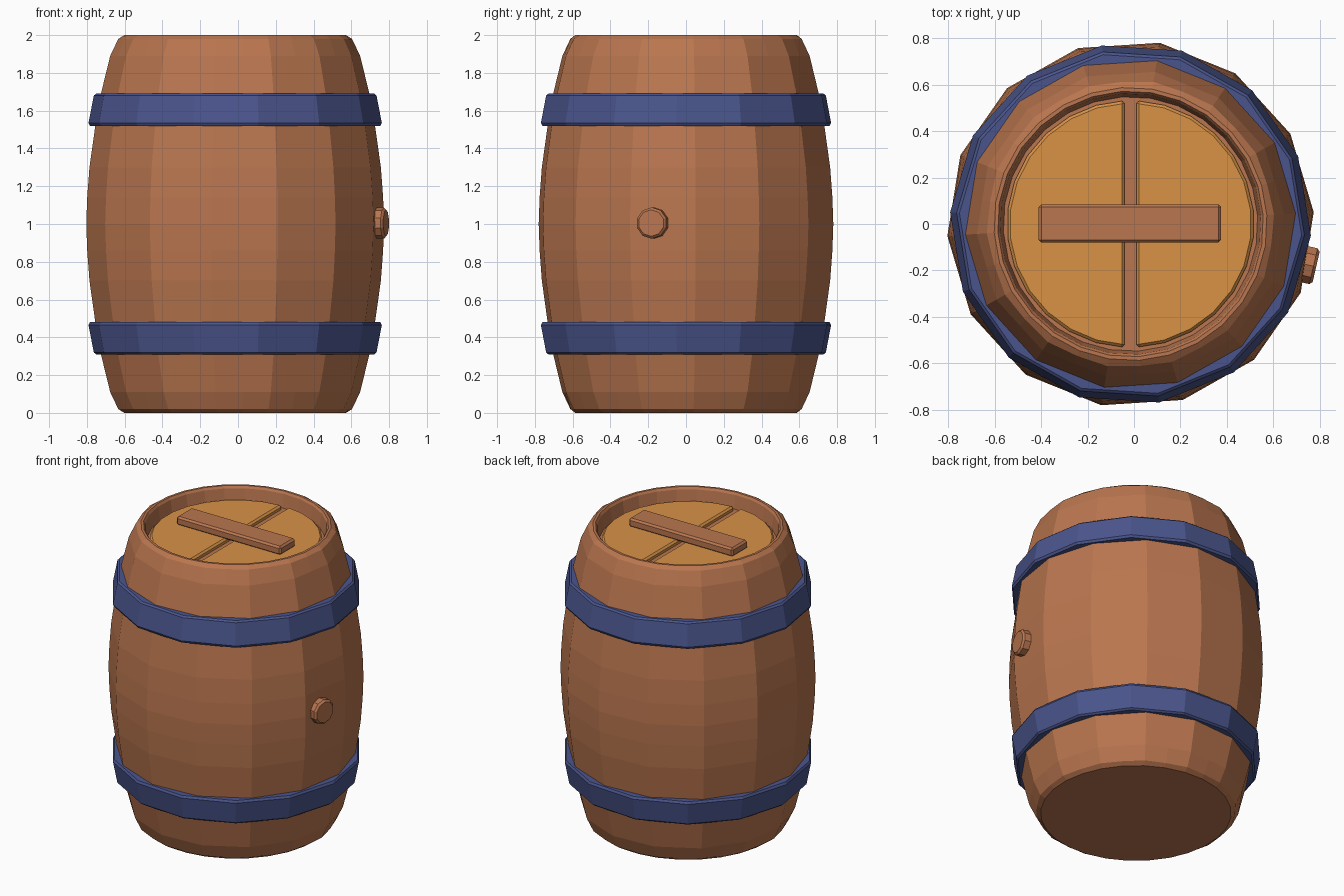
import bpy, bmesh, math
from mathutils import Matrix

if "Cube" in bpy.data.objects:
    bpy.data.objects.remove(bpy.data.objects["Cube"])

CX = -0.015                      # barrel axis
SIDES = 14
TURN = math.radians(3.7)


def lin(c):
    c /= 255
    return c / 12.92 if c <= 0.04045 else ((c + 0.055) / 1.055) ** 2.4


def material(name, r, g, b):
    m = bpy.data.materials.new(name)
    m.diffuse_color = (lin(r), lin(g), lin(b), 1)
    m.use_nodes = True
    m.node_tree.nodes["Principled BSDF"].inputs["Base Color"].default_value = m.diffuse_color
    return m


wood = material("brown wood", 186, 118, 79)
lid_wood = material("golden wood", 216, 146, 70)
band = material("blue metal", 74, 85, 140)


def finish(name, bm, mat, bevel=0):
    bmesh.ops.recalc_face_normals(bm, faces=bm.faces)
    me = bpy.data.meshes.new(name)
    bm.to_mesh(me)
    bm.free()
    me.materials.append(mat)
    ob = bpy.data.objects.new(name, me)
    bpy.context.collection.objects.link(ob)
    if bevel:
        mod = ob.modifiers.new("edge bevel", 'BEVEL')
        mod.width = bevel
        mod.segments = 1
        mod.limit_method = 'ANGLE'
        mod.angle_limit = math.radians(50)
    return ob


def lathe(name, profile, mat, turn, closed):
    """Turn (radius, z, roundness) points; roundness 0 = 14-gon, 1 = 28-gon."""
    bm = bmesh.new()
    n = SIDES * 2
    rings = []
    for r, z, rnd in profile:
        ring = []
        for i in range(n):
            flat = math.cos(math.pi / SIDES) if i % 2 else 1
            q = r * (flat + (1 - flat) * rnd)
            a = turn + i * math.tau / n
            ring.append(bm.verts.new((CX + q * math.cos(a), q * math.sin(a), z)))
        rings.append(ring)
    pairs = list(zip(rings, rings[1:]))
    if closed:
        pairs.append((rings[-1], rings[0]))
    else:
        bm.faces.new(rings[0])
        bm.faces.new(rings[-1])
    for lo, hi in pairs:
        for i in range(n):
            j = (i + 1) % n
            bm.faces.new((lo[i], lo[j], hi[j], hi[i]))
    return finish(name, bm, mat)


def prism(name, pts, z0, z1, mat, bevel):
    bm = bmesh.new()
    face = bm.faces.new([bm.verts.new((x, y, z0)) for x, y in pts])
    out = bmesh.ops.extrude_face_region(bm, geom=[face])
    for v in out["geom"]:
        if isinstance(v, bmesh.types.BMVert):
            v.co.z = z1
    return finish(name, bm, mat, bevel)


# Barrel body: bulging staves, rounded rim and recessed top
half = [(0.79, 1.0, 0), (0.785, 1.14, 0), (0.773, 1.3, 0), (0.742, 1.52, 0),
        (0.712, 1.69, 0), (0.663, 1.89, 0), (0.62, 1.98, 0.5), (0.588, 2.0, 1)]
lower = [(r, 2 - z, k) for r, z, k in reversed(half[1:])]
recess = [(0.572, 2.0, 1), (0.562, 1.985, 1), (0.548, 1.895, 1)]
lathe("barrel_body", lower + half + recess, wood, TURN, False)

# Two hoops, mirrored about the middle
hoop = [(0.69, 1.69), (0.738, 1.69), (0.75, 1.68), (0.778, 1.535),
        (0.77, 1.52), (0.70, 1.52)]
lathe("upper_hoop", [(r, z, 0) for r, z in hoop], band, -TURN, True)
lathe("lower_hoop", [(r, 2 - z, 0) for r, z in hoop], band, -TURN, True)

# Lid: two half discs with a gap between them
R, GAP = 0.532, 0.025
a0 = math.acos(GAP / R)
for side, name in ((-1, "left_lid_half"), (1, "right_lid_half")):
    arc = [-a0 + 2 * a0 * i / 13 for i in range(14)]
    pts = [(CX + side * R * math.cos(a), R * math.sin(a)) for a in arc]
    prism(name, pts, 1.88, 1.925, lid_wood, 0.012)

# Crossbar on the lid
prism("lid_crossbar", [(-0.41, -0.08), (0.375, -0.08), (0.375, 0.085), (-0.41, 0.085)],
      1.92, 1.98, wood, 0.012)

# Bung plug on the side
circle = [(0.083 * math.cos(i * math.tau / 10), 0.083 * math.sin(i * math.tau / 10))
          for i in range(10)]
plug = prism("bung_plug", circle, 0.72, 0.82, wood, 0.012)
plug.data.transform(Matrix.Translation((CX, 0, 1.005))
                    @ Matrix.Rotation(math.radians(-13), 4, 'Z')
                    @ Matrix.Rotation(math.radians(90), 4, 'Y'))
